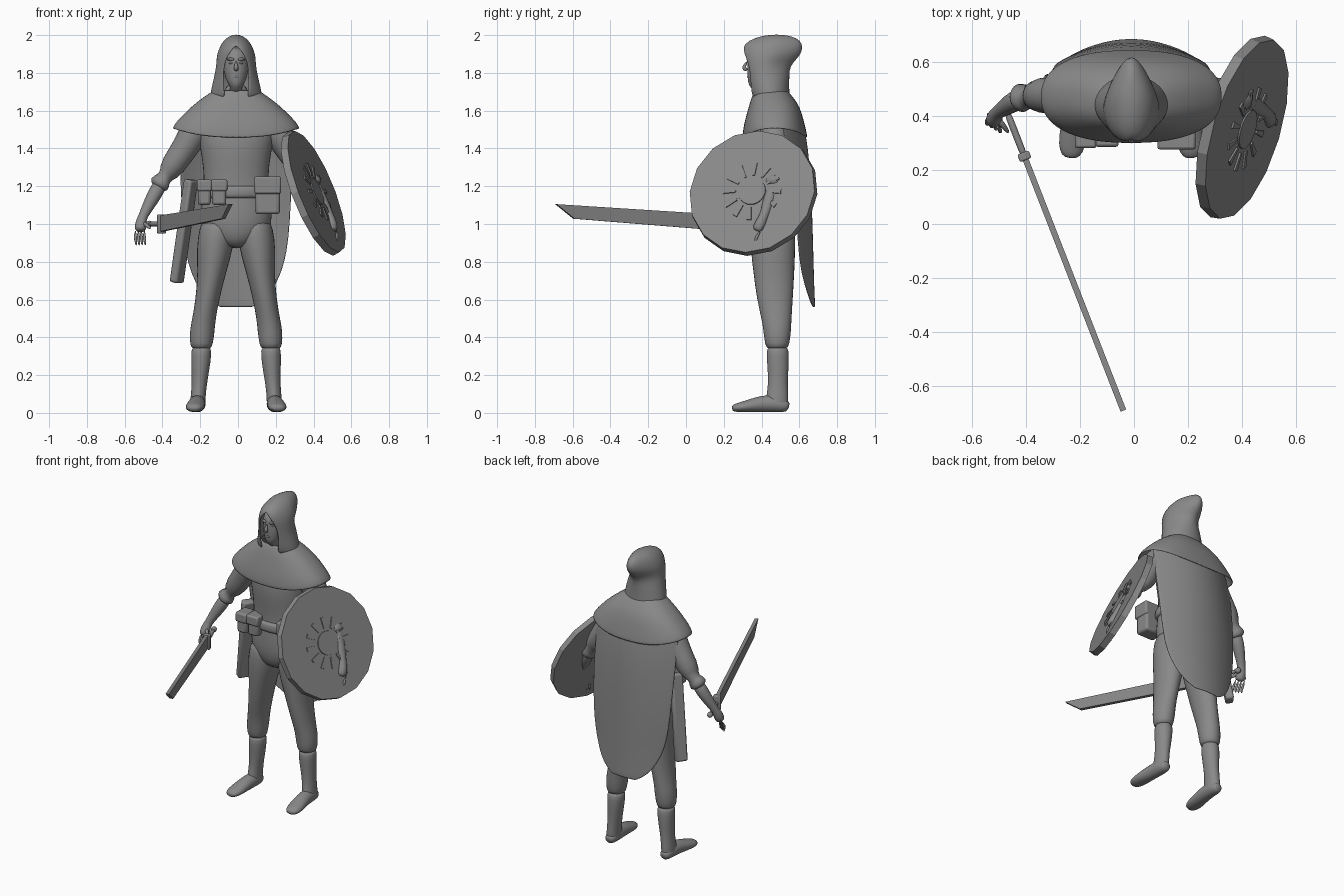
import bpy, bmesh, math
from mathutils import Vector, Matrix

if "Cube" in bpy.data.objects:
    bpy.data.objects.remove(bpy.data.objects["Cube"])

CX = -0.01  # middle of the figure
GREY = (0.25, 0.25, 0.25, 1)
mat = bpy.data.materials.new("plain grey")
mat.use_nodes = True
mat.diffuse_color = GREY
mat.node_tree.nodes["Principled BSDF"].inputs["Base Color"].default_value = GREY


def finish(name, bm, sub=0, bevel=0, thick=0, angle=40):
    bmesh.ops.recalc_face_normals(bm, faces=bm.faces)
    me = bpy.data.meshes.new(name)
    bm.to_mesh(me)
    bm.free()
    ob = bpy.data.objects.new(name, me)
    bpy.context.collection.objects.link(ob)
    me.materials.append(mat)
    me.shade_smooth()
    if not sub:
        me.set_sharp_from_angle(angle=math.radians(angle))
    if thick:
        m = ob.modifiers.new("thickness", 'SOLIDIFY')
        m.thickness, m.offset = thick, 0
    if bevel:
        m = ob.modifiers.new("bevel", 'BEVEL')
        m.width, m.segments = bevel, 2
    if sub:
        ob.modifiers.new("smooth", 'SUBSURF').levels = sub
    return ob


def skin(bm, rows, closed):
    """Join rows of points with quads."""
    rows = [[bm.verts.new(p) for p in r] for r in rows]
    n = len(rows[0])
    for a, b in zip(rows, rows[1:]):
        for i in range(n if closed else n - 1):
            j = (i + 1) % n
            bm.faces.new((a[i], a[j], b[j], b[i]))
    return rows


def tube(name, rings, side=1, level=False, n=14, sub=1):
    """Loft ellipses (x from middle, y, z, rx, ry); level keeps them horizontal."""
    pts = [Vector((CX + side * r[0], r[1], r[2])) for r in rings]
    rows = []
    for i, r in enumerate(rings):
        t = pts[min(i + 1, len(pts) - 1)] - pts[max(i - 1, 0)]
        t = Vector((0, 0, 1)) if level else t.normalized()
        u = t.cross(Vector((0, 1, 0) if abs(t.z) > 0.8 else (0, 0, 1))).normalized()
        v = u.cross(t)
        ry = r[4] if len(r) > 4 else r[3]
        angles = [2 * math.pi * k / n for k in range(n)]
        rows.append([pts[i] + u * r[3] * math.cos(a) + v * ry * math.sin(a) for a in angles])
    bm = bmesh.new()
    rows = skin(bm, rows, True)
    bm.faces.new(rows[0])
    bm.faces.new(rows[-1])
    return finish(name, bm, sub)


def box(name, loc, size, rot=Matrix(), bevel=0.01):
    bm = bmesh.new()
    m = Matrix.Translation(loc) @ rot @ Matrix.Diagonal((*size, 1))
    bmesh.ops.create_cube(bm, size=1, matrix=m)
    return finish(name, bm, bevel=bevel)


def plate(name, outline, depth):
    """Extrude a flat outline evenly to both sides."""
    bm = bmesh.new()
    rows = skin(bm, [[p - depth for p in outline], [p + depth for p in outline]], True)
    bm.faces.new(rows[0])
    bm.faces.new(rows[1])
    return finish(name, bm, angle=20)


# Torso and belt
tube("torso", [(0, .45, .87, .05, .07), (0, .455, .92, .14, .115), (0, .455, 1.0, .2, .13),
               (0, .45, 1.1, .185, .122), (0, .45, 1.2, .172, .112), (0, .45, 1.3, .175, .12),
               (0, .45, 1.42, .195, .132), (0, .46, 1.52, .22, .125), (0, .46, 1.6, .18, .09),
               (0, .45, 1.66, .07, .065), (0, .44, 1.75, .058, .06)], level=True, n=20)
tube("belt", [(0, .45, z, r, r - .058) for z, r in
              ((1.135, .175), (1.14, .192), (1.17, .194), (1.2, .19), (1.205, .17))], level=True, n=24)

for x, z, w, h, d in ((-.178, 1.168, .068, .135, .09), (-.1, 1.168, .075, .135, .08), (.157, 1.152, .13, .2, .1)):
    box("belt_pouch", (x, .335, z), (w, d, h), bevel=.014)
    box("pouch_flap", (x, .33, z + h * .27), (w + .012, d + .01, h * .46), bevel=.01)

# Legs, boots, feet, arms and hands, one set on each side
for s, tag in ((-1, "right"), (1, "left")):
    tube(tag + "_leg", [(.095, .46, 1.03, .08, .1), (.1, .46, .98, .098, .122), (.113, .46, .87, .1, .122),
                        (.127, .465, .75, .078, .112), (.152, .47, .6, .064, .098),
                        (.172, .48, .49, .064, .08), (.18, .483, .43, .068, .075),
                        (.184, .483, .36, .062, .066), (.184, .483, .335, .05, .054)], s, True)
    tube(tag + "_boot", [(.184, .485, .35, .045, .05), (.184, .485, .335, .055, .06),
                         (.186, .487, .27, .053, .06), (.193, .487, .17, .042, .052),
                         (.2, .485, .1, .04, .058), (.203, .48, .05, .042, .064), (.203, .48, .015, .04, .06)], s, True)
    tube(tag + "_foot", [(.203, .545, .03, .02, .02), (.203, .53, .036, .036, .034), (.203, .47, .05, .045, .048),
                         (.208, .4, .048, .045, .046), (.217, .32, .034, .053, .032),
                         (.222, .265, .027, .046, .024), (.224, .242, .024, .022, .014)], s)
    tube(tag + "_sleeve", [(.16, .46, 1.56, .07), (.2, .465, 1.53, .085), (.24, .47, 1.45, .078),
                           (.3, .475, 1.36, .068), (.36, .475, 1.27, .068), (.395, .468, 1.225, .062),
                           (.418, .463, 1.195, .052), (.42, .462, 1.192, .03)], s)
    tube(tag + "_forearm", [(.39, .468, 1.23, .04), (.43, .455, 1.16, .042), (.468, .43, 1.09, .033),
                            (.494, .412, 1.04, .025), (.502, .4, 1.015, .03), (.507, .385, .98, .034),
                            (.508, .375, .96, .025)], s, n=10)
    for i in range(4):
        x, y = .482 + .016 * i, .365 + .009 * i
        tube(tag + "_finger", [(x, y + .02, .985, .01), (x + .005, y - .012, .945, .011),
                               (x + .002, y - .025, .915, .009), (x - .002, y - .022, .885, .005)], s, n=6)
    tube(tag + "_thumb", [(.495, .39, 1.01, .014), (.47, .36, .99, .013), (.452, .335, .975, .007)], s, n=6)

# Head with simple facial features
tube("head", [(0, .44, 1.68, .05, .06), (0, .385, 1.715, .025, .035), (0, .38, 1.735, .04, .05),
              (0, .39, 1.77, .056, .064), (0, .395, 1.81, .066, .072), (0, .4, 1.85, .068, .076),
              (0, .405, 1.9, .067, .078), (0, .42, 1.94, .045, .05)], level=True, n=18)
tube("nose", [(0, .335, 1.875, .007), (0, .316, 1.85, .009), (0, .302, 1.825, .014), (0, .325, 1.812, .012)], n=8)
tube("lips", [(-.024, .338, 1.776, .003), (0, .326, 1.779, .009), (.024, .338, 1.776, .003)], n=8)
for s in (-1, 1):
    tube("brow", [(.01, .326, 1.868, .008), (.028, .327, 1.876, .009), (.05, .344, 1.87, .006)], s, n=8)
    tube("eye", [(.014, .332, 1.852, .003), (.027, .333, 1.853, .008), (.042, .344, 1.852, .003)], s, n=8)

# Hood: rows open at the face and closing to a backward-leaning crown
rows = []
for y, z, rx, ry, gap in ((.445, 1.67, .135, .1, .42), (.435, 1.72, .125, .105, .55), (.43, 1.78, .11, .112, .66),
                          (.425, 1.84, .1, .118, .68), (.445, 1.885, .1, .147, .5), (.455, 1.92, .09, .156, .26),
                          (.462, 1.95, .075, .15, .01), (.475, 1.98, .052, .115, .01), (.48, 1.997, .015, .04, .01)):
    row = []
    for i in range(25):
        a = gap + (2 * math.pi - 2 * gap) * i / 24
        taper = 1 - .35 * max(0, -math.cos(a)) * (z > 1.8)
        row.append((CX + rx * taper * math.sin(a), y - ry * math.cos(a), z))
    rows.append(row)
bm = bmesh.new()
rows = skin(bm, rows, False)
bm.faces.new(rows[-1])
bmesh.ops.remove_doubles(bm, verts=bm.verts, dist=.002)
finish("hood", bm, sub=1, thick=.012)

# Shoulder mantle, dipping at the front and back
rows = []
for z, rx, front, back, lift in ((1.71, .11, .37, .53, 0), (1.67, .17, .35, .565, 0), (1.62, .235, .335, .6, 0),
                                 (1.55, .295, .315, .62, .01), (1.5, .322, .305, .632, .03), (1.455, .335, .3, .642, .05)):
    row = []
    for i in range(40):
        a = 2 * math.pi * i / 40
        c, s = math.cos(a), math.sin(a)
        px = math.copysign(abs(s) ** .85, s)
        py = math.copysign(abs(c) ** .85, c)
        row.append((CX + rx * px, (front + back) / 2 - (back - front) / 2 * py, z + lift * s * s))
    rows.append(row)
bm = bmesh.new()
skin(bm, rows, True)
finish("mantle", bm, sub=1, thick=.006)

# Long back cape with a rounded hem
rows = []
for z, w, mid, edge in ((1.56, .29, .615, .5), (1.4, .3, .645, .535), (1.2, .295, .66, .565), (1.0, .285, .667, .585),
                        (.85, .27, .671, .595), (.74, .24, .674, .61), (.64, .19, .677, .64),
                        (.585, .13, .68, .66), (.56, .085, .68, .672)):
    us = [i / 10 - 1 for i in range(21)]
    rows.append([(CX + w * u, mid - (mid - edge) * u * u, z) for u in us])
bm = bmesh.new()
skin(bm, rows, False)
finish("cape", bm, sub=1, thick=.006)

# Sword
guard = Vector((-.405, .25, 1.0))
along = Vector((.363, -.932, 0)).normalized()
up = Vector((0, 0, 1))
across = along.cross(up)
outline = [guard + along * d + up * h for d, h in ((0, -.04), (0, .045), (1.008, .105), (.905, .028))]
plate("sword_blade", outline, across * .011)
turn = Matrix((along, across, up)).transposed().to_4x4()
box("sword_guard", guard, (.03, .045, .1), turn, .006)
tube("sword_grip", [(p.x - CX, p.y, p.z, .014) for p in (guard + along * d for d in (.01, -.06, -.12, -.18))], n=8)
tube("sword_pommel", [(p.x - CX, p.y, p.z, r) for p, r in
                      ((guard + along * d, r) for d, r in ((-.16, .01), (-.17, .02), (-.19, .02), (-.2, .01)))], n=8)

# Scabbard
low, high = Vector((-.325, .515, .69)), Vector((-.248, .46, 1.235))
hang = (high - low).to_track_quat('Z', 'Y').to_matrix().to_4x4()
box("scabbard", (low + high) / 2, (.075, .05, (high - low).length), hang, .012)

# Round shield with a sunburst in low relief
place = Matrix.Translation((.4, .355, 1.165)) @ Vector((1, -.3, .4)).to_track_quat('Z', 'Y').to_matrix().to_4x4()


def disc(name, radius, depth, height, sides):
    bm = bmesh.new()
    bmesh.ops.create_cone(bm, cap_ends=True, segments=sides, radius1=radius, radius2=radius * .985,
                          depth=depth, matrix=place @ Matrix.Translation((0, 0, height)))
    finish(name, bm, angle=20)


disc("shield", .35, .038, 0, 16)
disc("shield_sun", .075, .008, .021, 24)
lift = place.to_3x3() @ Vector((0, 0, .004))
for i in range(12):
    spin = place @ Matrix.Rotation(math.pi * i / 6, 4, 'Z')
    shape = [spin @ Vector(p) for p in ((.09, -.006, .022), (.16, -.013, .022), (.16, .013, .022), (.09, .006, .022))]
    plate("sun_ray", shape, lift)
